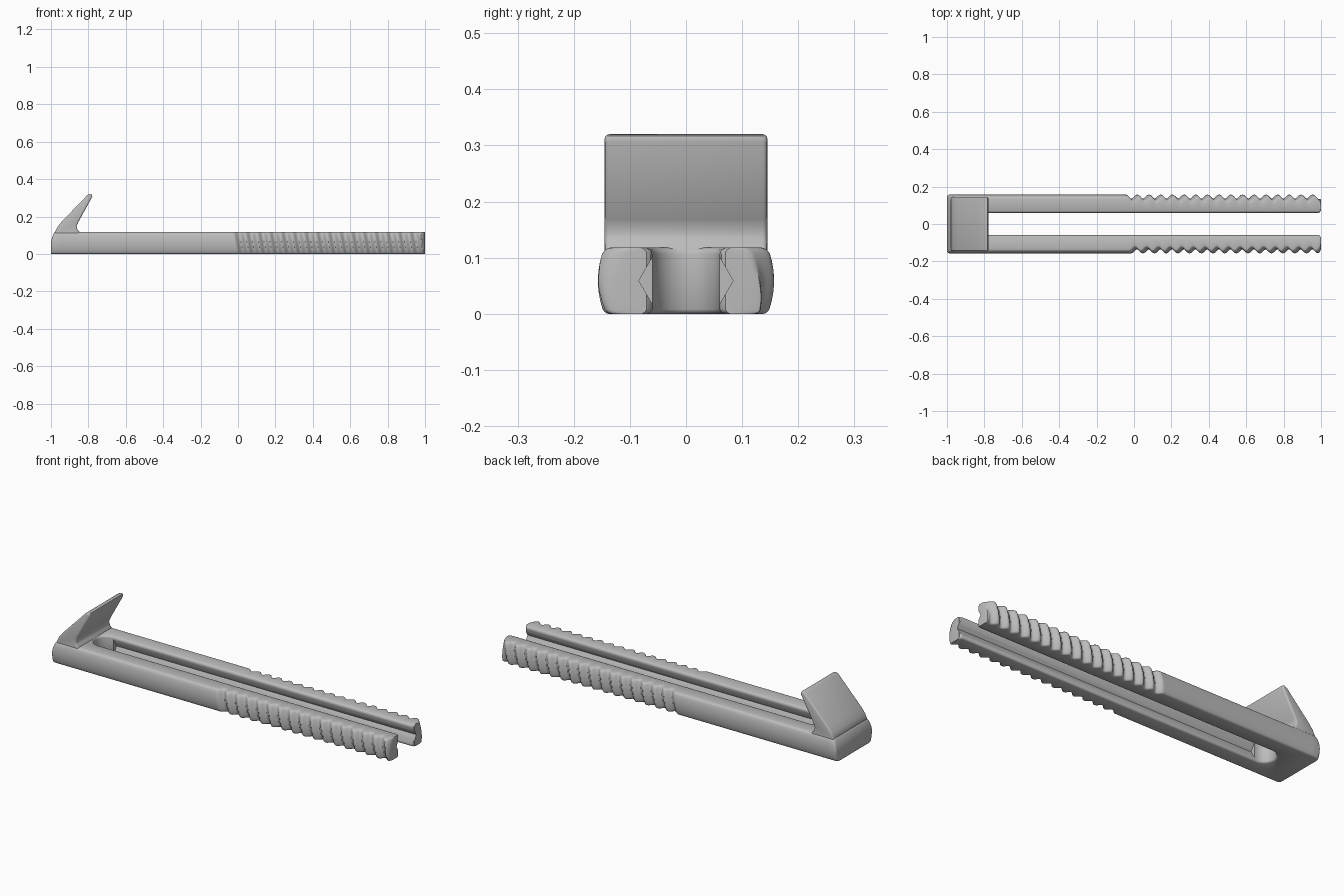
import bpy, bmesh
from math import sin, cos, pi, sqrt

cube = bpy.data.objects.get("Cube")
if cube:
    bpy.data.objects.remove(cube, do_unlink=True)

grey = bpy.data.materials.new("plain grey")
grey.use_nodes = True
COLOUR = (0.5, 0.5, 0.5, 1)
grey.diffuse_color = COLOUR
grey.node_tree.nodes["Principled BSDF"].inputs["Base Color"].default_value = COLOUR

HEIGHT, MID, RADIUS = 0.118, 0.059, 0.157
SLOT, SLOT_START = 0.06, -0.785
PITCH, DEPTH = 0.0625, 0.022


def loft(name, rings, strips=False):
    """Skin a row of closed rings; strips caps a ring mirrored across y."""
    bm = bmesh.new()
    rows = [[bm.verts.new(p) for p in ring] for ring in rings]
    n = len(rows[0])
    for a, b in zip(rows, rows[1:]):
        for i in range(n):
            j = (i + 1) % n
            bm.faces.new((a[i], a[j], b[j], b[i]))
    for cap in (rows[0], rows[-1]):
        if strips:
            for i in range(n // 2 - 1):
                bm.faces.new((cap[i], cap[i + 1], cap[n - 2 - i], cap[n - 1 - i]))
        else:
            bm.faces.new(cap)
    bmesh.ops.recalc_face_normals(bm, faces=bm.faces)
    mesh = bpy.data.meshes.new(name)
    bm.to_mesh(mesh)
    bm.free()
    mesh.materials.append(grey)
    obj = bpy.data.objects.new(name, mesh)
    bpy.context.collection.objects.link(obj)
    return obj


def finish(obj, angle):
    """Apply the modifiers and smooth the shading."""
    bpy.context.view_layer.update()
    graph = bpy.context.evaluated_depsgraph_get()
    mesh = bpy.data.meshes.new_from_object(obj.evaluated_get(graph))
    obj.modifiers.clear()
    obj.data = mesh
    bpy.ops.object.select_all(action="DESELECT")
    obj.select_set(True)
    bpy.context.view_layer.objects.active = obj
    bpy.ops.object.shade_smooth_by_angle(angle=angle)


def fillet(distance, radius):
    """Inset of a rounded corner at a distance from its end."""
    if distance >= radius:
        return 0
    return radius - sqrt(max(0, radius ** 2 - (radius - distance) ** 2))


def thread(x, z, side):
    """Depth of the slanted grip grooves."""
    start = -0.03 + side * (0.18 * (z - MID) - 0.015)
    if x < start:
        return 0
    return DEPTH * (0.5 - 0.5 * cos(2 * pi * (x - start) / PITCH))


def half_width(x, z, side):
    y = sqrt(RADIUS ** 2 - (z - MID) ** 2) - thread(x, z, side)
    y -= fillet(HEIGHT - z, 0.012) + fillet(z, 0.008)
    return y - fillet(1 - x, 0.02) - fillet(x + 1, 0.012)


def body_point(x, z, side):
    y = side * half_width(x, z, side)
    if x < -0.98:  # the closed end leans inwards near the top
        x += 0.02 * (max(0, z - 0.05) / 0.068) ** 2
    return (x, y, z)


# Body: bulged bar with grip grooves along its open half
levels = [0, 0.001, 0.004, 0.008]
levels += [0.008 + 0.014 * i for i in range(1, 7)]
levels += [0.106, 0.111, 0.115, 0.117, HEIGHT]
stations = [-1, -0.998, -0.994, -0.988, -0.95, -0.5, -0.08]
stations += [-0.06 + i * PITCH / 10 for i in range(167)]
stations += [0.985, 0.99, 0.995, 0.998, 1]
stations = sorted(set(stations))
rings = []
for x in stations:
    rings.append([body_point(x, z, 1) for z in levels]
                 + [body_point(x, z, -1) for z in reversed(levels)])
body = loft("body", rings, strips=True)

# Long slot with a round inner end and softened rims
slot_rings = []
rim = [(-0.01, 0.008), (0, 0.008), (0.003, 0.003), (0.008, 0), (0.106, 0),
       (0.111, 0.001), (0.115, 0.004), (HEIGHT, 0.01), (0.14, 0.01)]
for z, grow in rim:
    r = SLOT + grow
    side = [(SLOT_START - r * cos(a), r * sin(a))
            for a in [pi / 2 * (i + 0.5) / 12 for i in range(12)]]
    side += [(SLOT_START, r), (0.985, r), (0.994, r + 0.003),
             (0.999, r + 0.01), (1.05, r + 0.015)]
    slot_rings.append([(x, y, z) for x, y in side]
                      + [(x, -y, z) for x, y in reversed(side)])
slot_cutter = loft("slot_cutter", slot_rings)

# V-shaped channel along both inner walls
channel = [(0.055, 0.009), (0.084, MID), (0.055, 0.109)]
channel += [(-y, z) for y, z in reversed(channel)]
channel_cutter = loft("channel_cutter",
                      [[(x, y, z) for y, z in channel] for x in (-0.78, 1.1)])

cutters = (slot_cutter, channel_cutter)
for cutter in cutters:
    cutter.hide_render = True
    mod = body.modifiers.new("cut", "BOOLEAN")
    mod.operation = "DIFFERENCE"
    mod.solver = "EXACT"
    mod.object = cutter
finish(body, 0.6)
for cutter in cutters:
    bpy.data.objects.remove(cutter, do_unlink=True)

# Hook leaning over the closed end
profile = [(-0.97, 0.08), (-0.979, 0.115), (-0.966, 0.143), (-0.945, 0.17),
           (-0.806, 0.314), (-0.793, 0.32), (-0.782, 0.317), (-0.779, 0.306),
           (-0.855, 0.168), (-0.863, 0.147), (-0.858, 0.128),
           (-0.846, 0.117), (-0.846, 0.08)]
hook = loft("hook", [[(x, y, z) for x, z in profile] for y in (-0.145, 0.145)])
bevel = hook.modifiers.new("soft edges", "BEVEL")
bevel.width = 0.008
bevel.segments = 3
bevel.limit_method = "ANGLE"
bevel.angle_limit = 1.2
finish(hook, 0.8)
